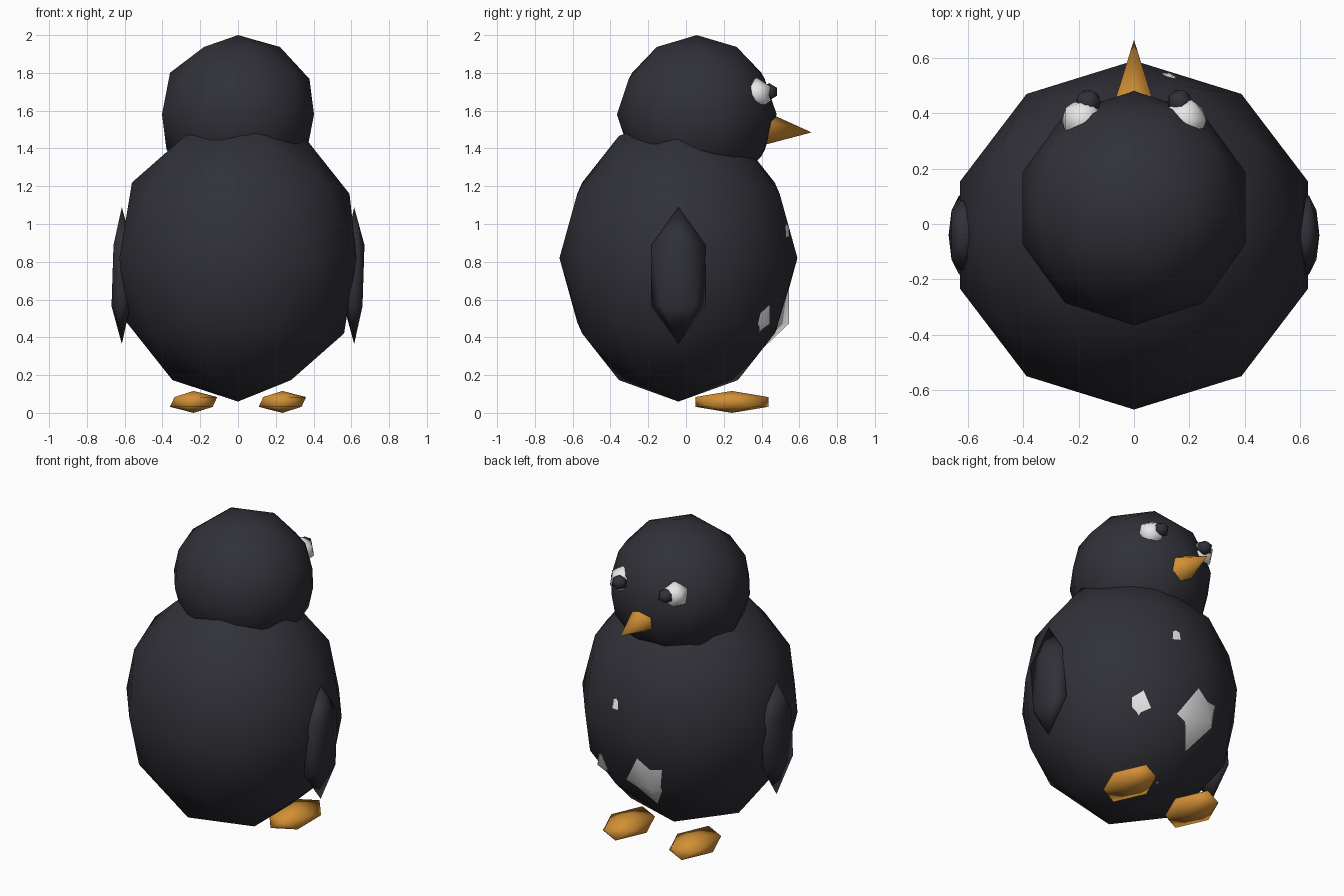
import bpy
import math

if "Cube" in bpy.data.objects:
    bpy.data.objects.remove(bpy.data.objects["Cube"])


def material(name, rgb):
    m = bpy.data.materials.new(name)
    m.diffuse_color = (*rgb, 1.0)
    m.use_nodes = True
    m.node_tree.nodes["Principled BSDF"].inputs["Base Color"].default_value = m.diffuse_color
    return m


CHARCOAL = material("charcoal", (0.03, 0.03, 0.04))
WHITE = material("white", (0.8, 0.8, 0.8))
ORANGE = material("orange", (0.65, 0.28, 0.035))


def finish(name, mat):
    ob = bpy.context.object
    ob.name = name
    ob.data.materials.append(mat)
    bpy.ops.object.shade_smooth()
    return ob


def blob(name, centre, radii, mat, level=1):
    """Low-poly ellipsoid with smooth shading."""
    bpy.ops.mesh.primitive_ico_sphere_add(subdivisions=level, radius=1, location=centre)
    bpy.context.object.scale = radii
    bpy.ops.object.transform_apply(location=False, rotation=False, scale=True)
    return finish(name, mat)


# Body and head
blob("body", (0, -0.04, 0.82), (0.66, 0.63, 0.76), CHARCOAL, 2)
blob("head", (0, 0.057, 1.58), (0.423, 0.423, 0.42), CHARCOAL, 2)

# White belly, mostly sunk into the body so only its corners show
blob("belly", (0, 0.21, 0.73), (0.465, 0.394, 0.575), WHITE)

# Paired parts
for side, s in (("left", -1), ("right", 1)):
    blob(side + "_wing", (0.615 * s, -0.04, 0.727), (0.061, 0.168, 0.362), CHARCOAL)
    blob(side + "_foot", (0.235 * s, 0.243, 0.058), (0.14, 0.227, 0.058), ORANGE)
    blob(side + "_eye", (0.185 * s, 0.375, 1.69), (0.085, 0.085, 0.085), WHITE)
    blob(side + "_pupil", (0.165 * s, 0.44, 1.70), (0.05, 0.05, 0.046), CHARCOAL)

# Beak: six-sided cone pointing forward and slightly down
length, tilt = 0.29, 0.083
bpy.ops.mesh.primitive_cone_add(
    vertices=6, radius1=0.103, radius2=0, depth=length,
    location=(0, 0.665 - length / 2 * math.cos(tilt), 1.485 + length / 2 * math.sin(tilt)),
    rotation=(-math.pi / 2 - tilt, 0, 0))
finish("beak", ORANGE)
bpy.ops.object.shade_smooth_by_angle(angle=math.radians(65))
